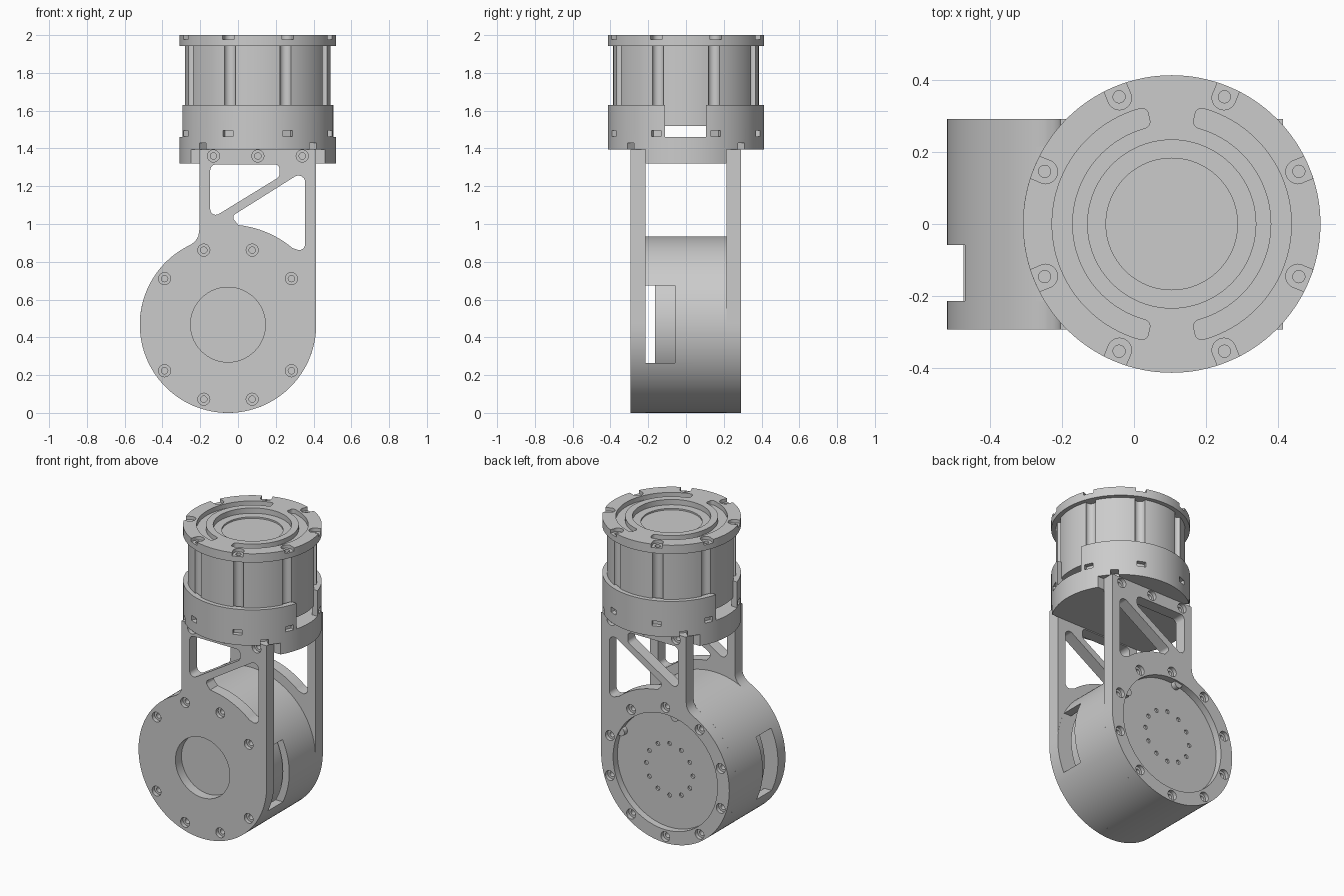
import bpy, bmesh
from math import sin, cos, radians
from mathutils import Vector

if "Cube" in bpy.data.objects:
    bpy.data.objects.remove(bpy.data.objects["Cube"])

grey = bpy.data.materials.new("machined grey")
grey.use_nodes = True
grey.diffuse_color = (0.6, 0.6, 0.6, 1)
grey.node_tree.nodes["Principled BSDF"].inputs["Base Color"].default_value = (0.6, 0.6, 0.6, 1)

DRUM = (-0.053, 0.467)   # drum centre in x, z
DRUM_R = 0.467
HEAD = (0.105, 0.0)      # upper motor centre in x, y
HEAD_R = 0.414


# ---- profiles ----
def polar(centre, r, deg):
    return (centre[0] + r * cos(radians(deg)), centre[1] + r * sin(radians(deg)))


def arc(centre, r, start, end, n=64):
    return [polar(centre, r, start + (end - start) * i / n) for i in range(n + 1)]


def circle(centre, r, n=96):
    return arc(centre, r, 0, 360, n)[:-1]


def rect(x0, x1, y0, y1):
    return [(x0, y0), (x1, y0), (x1, y1), (x0, y1)]


def radial_rect(centre, deg, r0, r1, half):
    d = Vector((cos(radians(deg)), sin(radians(deg))))
    s = Vector((-d.y, d.x)) * half
    c = Vector(centre)
    return [tuple(c + p) for p in (d * r0 - s, d * r1 - s, d * r1 + s, d * r0 + s)]


def rounded(points, n=8):
    """Fillet each (x, z, radius) corner; radius 0 stays sharp."""
    out = []
    for i, (x, z, r) in enumerate(points):
        p = Vector((x, z))
        if r == 0:
            out.append((x, z))
            continue
        a = (Vector(points[i - 1][:2]) - p).normalized()
        b = (Vector(points[(i + 1) % len(points)][:2]) - p).normalized()
        half = a.angle(b) / 2
        mid = p + (a + b).normalized() * r / sin(half)
        foot = r * cos(half) / sin(half)
        u, v = p + a * foot - mid, p + b * foot - mid
        for k in range(n + 1):
            out.append(tuple(mid + u.lerp(v, k / n).normalized() * r))
    return out


# ---- solids ----
def make(name, prisms, axis):
    """Object made of prisms (profile, low, high) along y or z."""
    bm = bmesh.new()
    for pts, lo, hi in prisms:
        place = (lambda p, h: (p[0], h, p[1])) if axis == "y" else (lambda p, h: (p[0], p[1], h))
        low = [bm.verts.new(place(p, lo)) for p in pts]
        high = [bm.verts.new(place(p, hi)) for p in pts]
        bm.faces.new(low)
        bm.faces.new(high)
        for i in range(len(pts)):
            j = (i + 1) % len(pts)
            bm.faces.new((low[i], low[j], high[j], high[i]))
    bmesh.ops.recalc_face_normals(bm, faces=bm.faces)
    mesh = bpy.data.meshes.new(name)
    bm.to_mesh(mesh)
    bm.free()
    mesh.materials.append(grey)
    obj = bpy.data.objects.new(name, mesh)
    bpy.context.collection.objects.link(obj)
    finish(obj)
    return obj


def finish(obj):
    obj.data.shade_smooth()
    obj.data.set_sharp_from_angle(angle=radians(30))


def cut(obj, prisms, axis):
    cutter = make("cutter", prisms, axis)
    cutter.hide_render = True
    mod = obj.modifiers.new("cut", "BOOLEAN")
    mod.operation, mod.solver, mod.object = "DIFFERENCE", "EXACT", cutter
    graph = bpy.context.evaluated_depsgraph_get()
    mesh = bpy.data.meshes.new_from_object(obj.evaluated_get(graph))
    obj.modifiers.clear()
    obj.data = mesh
    bpy.data.objects.remove(cutter)
    finish(obj)


# ---- side plates with truss openings ----
outline = ([(0.414, 1.395), (-0.205, 1.395), (-0.205, 0.97), (-0.21, 0.935), (-0.225, 0.91)]
           + arc(DRUM, DRUM_R, 115, 360, 80))
upper_gap = rounded([(-0.147, 1.315, 0.03), (-0.147, 1.025, 0.03),
                     (0.22, 1.25, 0.03), (0.22, 1.315, 0.025)])
lower_arc = [(x, z, 0) for x, z in arc(DRUM, 0.53, 84, 50, 20)]
lower_gap = rounded([(0.355, 0.85, 0.03), (0.355, 1.285, 0.035), (-0.035, 1.04, 0.02)] + lower_arc)
flange_screws = [(x, 1.36) for x in (-0.13, 0.105, 0.34)]


def side_plate(name, outer, inner, screws):
    plate = make(name, [(outline, outer, inner)], "y")
    sign = 1 if outer > 0 else -1
    out = outer + sign * 0.02
    cut(plate, [(g, out, inner - sign * 0.02) for g in (upper_gap, lower_gap)], "y")
    cut(plate, [(circle(p, 0.032, 24), out, outer - sign * 0.025) for p in screws], "y")
    cut(plate, [(circle(p, 0.017, 16), out, outer - sign * 0.055) for p in screws], "y")
    return plate


front_screws = [polar(DRUM, 0.415, 36 * k) for k in range(10) if k % 5]
back_screws = [polar(DRUM, 0.425, 18 + 36 * k) for k in range(10)]
front_plate = side_plate("front_plate", -0.293, -0.215, front_screws + flange_screws)
back_plate = side_plate("back_plate", 0.292, 0.215, back_screws + flange_screws)
cut(front_plate, [(circle(DRUM, 0.198), -0.32, -0.23)], "y")
cut(back_plate, [(circle(DRUM, 0.38), 0.247, 0.32)], "y")
cut(back_plate, [(circle(polar(DRUM, 0.17, 30 * k), 0.014, 12), 0.235, 0.26)
                 for k in range(12)], "y")
make("locating_tabs", [(circle(polar(DRUM, 0.375, a), 0.028, 20), 0.24, 0.28)
                       for a in (27, 99)], "y")

# ---- lower drum: slotted shell round a motor core ----
shell = make("drum_shell", [(circle(DRUM, DRUM_R, 128), -0.215, 0.215)], "y")
cut(shell, [(circle(DRUM, 0.42), -0.24, 0.19)], "y")
cut(shell, [(rect(-0.7, 0.7, 0.265, 0.675), -0.214, -0.058)], "y")
core = make("drum_motor", [(circle(DRUM, 0.405), -0.165, 0.2)], "y")
cut(core, [(circle(polar(DRUM, 0.36, 36 * k), 0.014, 12), -0.2, -0.14) for k in range(10)], "y")

# ---- mounting block between the plates ----
chord = 31
block = arc(HEAD, HEAD_R, -chord, chord, 24) + arc(HEAD, HEAD_R, 180 - chord, 180 + chord, 24)
make("mounting_block", [(block, 1.32, 1.41)], "z")

# ---- lower ring of the upper motor, open at both ends ----
eighths = [22.5 + 45 * k for k in range(8)]
ring = make("motor_base_ring", [(circle(HEAD, HEAD_R, 128), 1.395, 1.63)], "z")
cut(ring, [(circle(HEAD, 0.375), 1.46, 1.7)], "z")
cut(ring, [(rect(-0.6, 0.8, -0.11, 0.107), 1.461, 1.7)], "z")
cut(ring, [(radial_rect(HEAD, a, 0.385, 0.46, 0.028), 1.462, 1.495) for a in eighths]
    + [(radial_rect(HEAD, 45 + 90 * k, 0.36, 0.46, 0.025), 1.35, 1.43) for k in range(4)], "z")

# ---- motor body with grooves beside each screw ----
body = make("motor_body", [(circle(HEAD, 0.386), 1.52, 1.945)], "z")
cut(body, [(circle(polar(HEAD, 0.385, a), 0.032, 24), 1.5, 2) for a in eighths], "z")

# ---- top flange with screw notches, arc slots and stepped recess ----
cap = make("top_flange", [(circle(HEAD, HEAD_R, 128), 1.942, 2.0)], "z")
for a in eighths:
    cut(cap, [(radial_rect(HEAD, a, 0.38, 0.46, 0.033), 1.978, 2.05)], "z")
    cut(cap, [(circle(polar(HEAD, 0.38, a), 0.0335, 24), 1.978, 2.05)], "z")
cut(cap, [(circle(polar(HEAD, 0.383, a), 0.017, 16), 1.96, 2.05) for a in eighths], "z")
for m in (0, 180):
    rim = ([(x, y, 0) for x, y in arc(HEAD, 0.333, m - 73, m + 73)]
           + [(*polar(HEAD, 0.333, m + 78), 0.018), (*polar(HEAD, 0.277, m + 78), 0.018)]
           + [(x, y, 0) for x, y in arc(HEAD, 0.277, m + 73, m - 73)]
           + [(*polar(HEAD, 0.277, m - 78), 0.018), (*polar(HEAD, 0.333, m - 78), 0.018)])
    cut(cap, [(rounded(rim), 1.97, 2.05)], "z")
cut(cap, [(circle(HEAD, 0.234), 1.965, 2.05)], "z")
cut(cap, [(circle(HEAD, 0.183), 1.955, 2.05)], "z")
